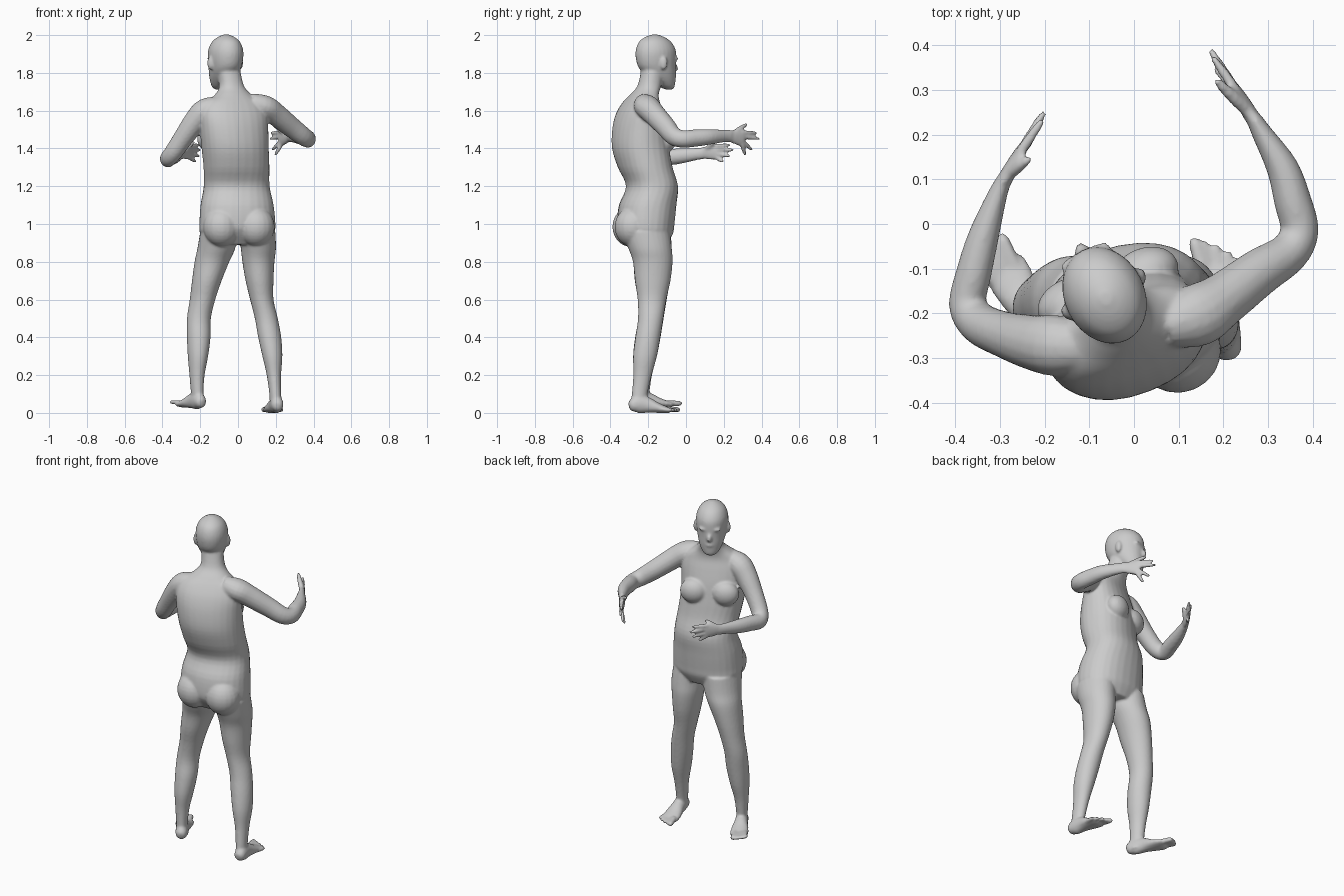
import bpy, bmesh, math
from mathutils import Vector, Matrix

bm = bmesh.new()


def spline(rows, n=4):
    out = []
    for i in range(len(rows) - 1):
        p = [Vector(rows[min(max(j, 0), len(rows) - 1)]) for j in range(i - 1, i + 3)]
        for k in range(n):
            t = k / n
            out.append(0.5 * (2 * p[1] + (p[2] - p[0]) * t
                              + (2 * p[0] - 5 * p[1] + 4 * p[2] - p[3]) * t * t
                              + (3 * p[1] - p[0] - 3 * p[2] + p[3]) * t ** 3))
    return out + [Vector(rows[-1])]


def skin(rings):
    vs = [[bm.verts.new(p) for p in r] for r in rings]
    n = len(vs[0])
    for a, b in zip(vs, vs[1:]):
        for i in range(n):
            bm.faces.new((a[i], a[(i + 1) % n], b[(i + 1) % n], b[i]))
    bm.faces.new(vs[0][::-1])
    bm.faces.new(vs[-1])


def stack(rows, sides=28, power=1.0):
    """Horizontal ellipses: x, y, z, half width, half depth, yaw in degrees."""
    rings = []
    for x, y, z, a, b, yaw in spline(rows):
        rot = Matrix.Rotation(math.radians(yaw), 3, 'Z')
        ring = []
        for i in range(sides):
            c, s = math.cos(i * math.tau / sides), math.sin(i * math.tau / sides)
            ring.append(rot @ Vector((a * math.copysign(abs(c) ** power, c),
                                      b * math.copysign(abs(s) ** power, s), 0)) + Vector((x, y, z)))
        rings.append(ring)
    skin(rings)


def limb(rows, sides=16):
    """Swept ellipses: x, y, z, half width sideways, half height."""
    pts = spline(rows)
    rings = []
    for i, p in enumerate(pts):
        t = (pts[min(i + 1, len(pts) - 1)].xyz - pts[max(i - 1, 0)].xyz).normalized()
        side = t.cross(Vector((0, 0, 1))).normalized()
        up = side.cross(t)
        rings.append([p.xyz + side * p[3] * math.cos(k * math.tau / sides)
                      + up * p[4] * math.sin(k * math.tau / sides) for k in range(sides)])
    skin(rings)


def digit(a, b, r0, r1):
    a, b = Vector(a), Vector(b)
    end = b + (a - b).normalized() * r1
    limb([(*a, r0, r0), (*a.lerp(end, .5), r0, r0), (*end, r1, r1), (*b, r1 * .5, r1 * .5)], 10)


def ball(c, r, yaw=0):
    m = Matrix.Translation(c) @ Matrix.Rotation(math.radians(yaw), 4, 'Z') @ Matrix.Diagonal((*r, 1))
    bmesh.ops.create_uvsphere(bm, u_segments=20, v_segments=14, radius=1, matrix=m)


# Torso and neck, twisting towards the shoulders
stack([(-.005, -.2, .89, .14, .1, 5), (-.005, -.208, .95, .195, .138, 6), (-.003, -.213, 1.0, .202, .15, 7),
       (-.005, -.203, 1.1, .194, .15, 8), (-.007, -.18, 1.2, .175, .134, 12), (-.008, -.216, 1.3, .176, .138, 18),
       (-.015, -.24, 1.4, .18, .142, 21), (-.02, -.248, 1.5, .185, .13, 22), (-.02, -.247, 1.58, .185, .108, 22),
       (-.02, -.238, 1.64, .16, .083, 22), (-.025, -.22, 1.685, .1, .068, 22), (-.034, -.195, 1.73, .066, .06, 25),
       (-.05, -.178, 1.81, .062, .058, 27)], power=.9)

# Chest and buttocks
for s in (-1, 1):
    ball((-.058 + s * .083, -.145 + s * .034, 1.45), (.078, .058, .072), 22)
    ball((.005 + s * .092, -.288 + s * .006, .985), (.098, .096, .105), 6)

# Head, turned a little to one side
HEAD = Vector((-.068, -.155, 0))
FWD, SIDE = Vector((-.454, .891, 0)), Vector((.891, .454, 0))
stack([(*(HEAD + FWD * f).xy, z, a, b, 27) for z, f, a, b in
       [(1.712, .074, .02, .016), (1.725, .062, .042, .038), (1.755, .042, .06, .062), (1.79, .022, .073, .085),
        (1.83, .003, .082, .104), (1.88, -.004, .089, .112), (1.925, -.006, .087, .109), (1.965, -.01, .07, .088),
        (1.99, -.012, .042, .052), (2.003, -.012, .012, .014)]])
for s in (-1, 1):
    ball(HEAD + SIDE * s * .09 - FWD * .004 + Vector((0, 0, 1.852)), (.013, .02, .035), 27 - s * 20)
    ball(HEAD + SIDE * s * .032 + FWD * .09 + Vector((0, 0, 1.875)), (.03, .016, .011), 27)
limb([(*(HEAD + FWD * f).xy, z, a, a) for f, z, a in
      [(.092, 1.87, .009), (.104, 1.845, .011), (.112, 1.825, .015), (.1, 1.812, .012)]], 10)
ball(HEAD + FWD * .1 + Vector((0, 0, 1.782)), (.024, .011, .012), 27)

# Legs
stack([(-.1, -.21, .96, .1, .13, 0), (-.115, -.19, .87, .1, .115, 0), (-.138, -.176, .8, .092, .105, 5),
       (-.165, -.178, .7, .078, .094, 10), (-.188, -.178, .6, .067, .077, 15), (-.207, -.185, .5, .063, .067, 15),
       (-.208, -.202, .4, .062, .068, 15), (-.212, -.217, .3, .053, .064, 15), (-.217, -.227, .2, .039, .048, 20),
       (-.216, -.233, .1, .031, .041, 25), (-.21, -.235, .04, .032, .042, 25)])
stack([(.1, -.215, .96, .098, .13, 0), (.108, -.19, .87, .093, .115, 0), (.108, -.176, .8, .085, .105, 0),
       (.114, -.176, .7, .074, .094, 0), (.126, -.18, .6, .062, .076, 0), (.15, -.187, .5, .061, .067, 0),
       (.168, -.202, .4, .061, .066, 0), (.182, -.217, .3, .053, .063, 0), (.19, -.23, .2, .038, .049, 5),
       (.197, -.245, .1, .031, .042, 8), (.202, -.25, .03, .033, .042, 8)])


# Feet with a fan of toes
def foot(heel, ball_of_foot, big, little):
    h, b = Vector(heel), Vector(ball_of_foot)
    limb([(*h.lerp(b, t).xy, h.lerp(b, t).z + dz, w, v) for t, dz, w, v in
          [(0, 0, .014, .018), (.07, .004, .03, .032), (.25, .014, .035, .048), (.5, .012, .038, .042),
           (.75, .002, .048, .028), (1, -.006, .052, .018), (1.1, -.008, .045, .012)]])
    for i in range(5):
        tip = Vector(big).lerp(Vector(little), i / 4)
        tip += (tip - b).normalized() * .008 * math.sin(i * math.pi / 4)
        r = .016 if i == 0 else .0115
        digit(tip.lerp(h, .28), tip, r, r * .9)


foot((.212, -.302, .036), (.182, -.105, .022), (.132, -.03, .016), (.232, -.075, .014))
foot((-.188, -.285, .052), (-.285, -.105, .052), (-.298, -.022, .05), (-.36, -.065, .058))

# Arms, shoulder to wrist
limb([(-.09, -.275, 1.62, .05, .055), (-.17, -.272, 1.6, .068, .066), (-.225, -.265, 1.545, .062, .062),
      (-.29, -.247, 1.455, .052, .053), (-.345, -.222, 1.375, .047, .048), (-.372, -.18, 1.345, .042, .045),
      (-.358, -.11, 1.352, .04, .044), (-.337, -.03, 1.36, .035, .041), (-.307, .06, 1.371, .023, .032),
      (-.29, .1, 1.376, .017, .032)])
limb([(.07, -.228, 1.635, .05, .055), (.14, -.205, 1.62, .07, .062), (.2, -.168, 1.58, .06, .06),
      (.28, -.108, 1.515, .053, .055), (.345, -.065, 1.465, .046, .05), (.37, -.015, 1.45, .043, .046),
      (.355, .05, 1.455, .042, .046), (.332, .125, 1.461, .036, .041), (.285, .205, 1.466, .023, .033),
      (.267, .238, 1.466, .017, .033)])


# Hands: flat palm, four spread fingers and a raised thumb
def hand(wrist, knuckle, thumb, tips):
    w, k = Vector(wrist), Vector(knuckle)
    limb([(*w.lerp(k, t), a, b) for t, a, b in
          [(-.1, .017, .03), (.3, .017, .036), (.7, .015, .042), (1, .012, .042), (1.08, .009, .036)]])
    for i, tip in enumerate(tips):
        base = w.lerp(k, .9) + Vector((0, 0, .031 - i * .021))
        digit(base, tip, .0115, .0085)
    digit(w.lerp(k, .25) + Vector((0, 0, .015)), thumb, .015, .01)


hand((-.293, .092, 1.376), (-.25, .168, 1.383), (-.232, .148, 1.438),
     [(-.203, .235, 1.42), (-.2, .252, 1.392), (-.205, .235, 1.358), (-.222, .2, 1.328)])
hand((.268, .232, 1.466), (.226, .302, 1.452), (.182, .322, 1.53),
     [(.174, .376, 1.482), (.17, .39, 1.45), (.18, .352, 1.39), (.195, .315, 1.362)])

# Fuse all parts into one continuous skin
bmesh.ops.recalc_face_normals(bm, faces=bm.faces)
mesh = bpy.data.meshes.new("body")
bm.to_mesh(mesh)
bm.free()
body = bpy.data.objects.new("body", mesh)
bpy.context.collection.objects.link(body)
remesh = body.modifiers.new("fuse", 'REMESH')
remesh.mode = 'VOXEL'
remesh.voxel_size = .007
remesh.use_smooth_shade = True
relax = body.modifiers.new("relax", 'SMOOTH')
relax.factor = .5
relax.iterations = 5
